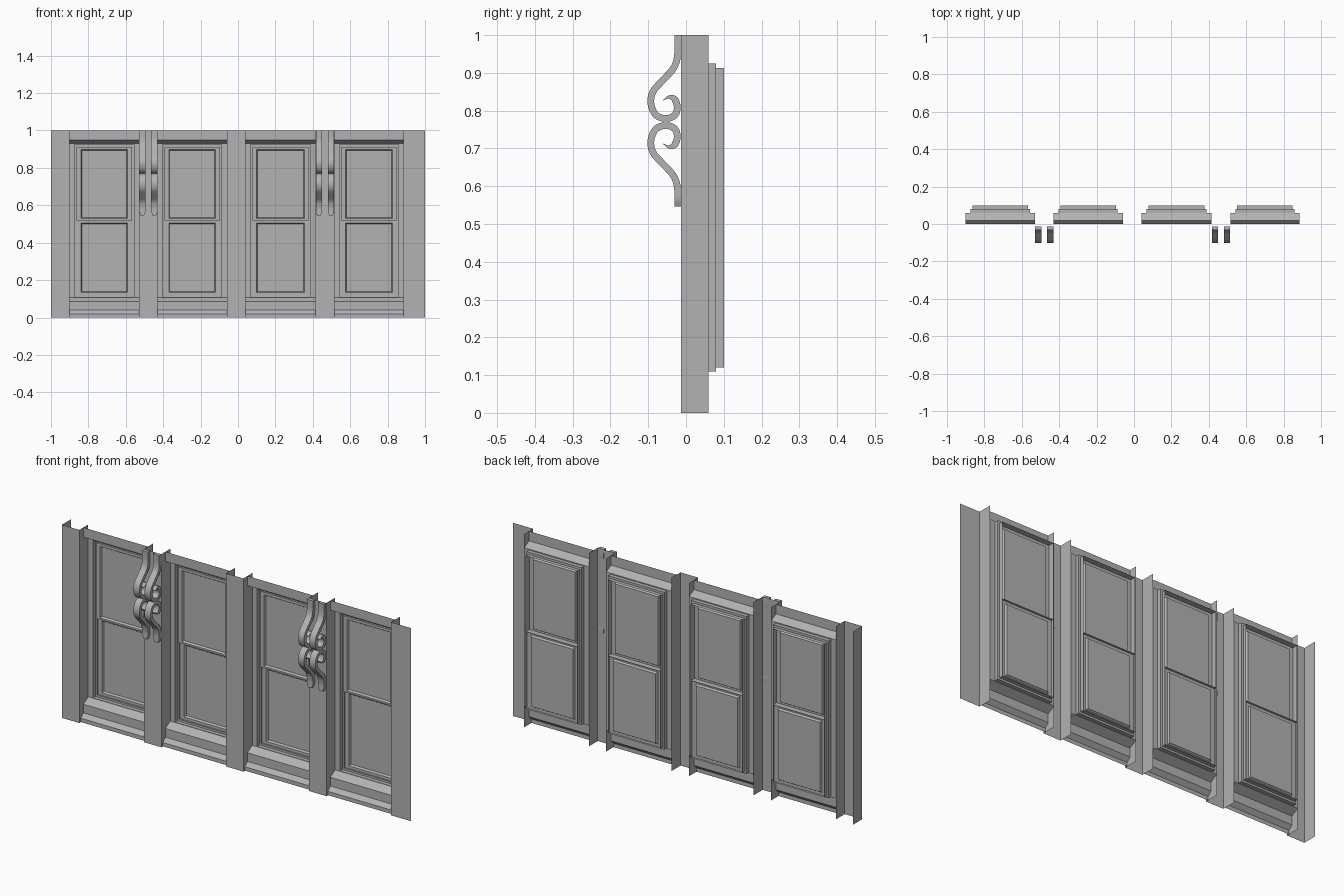
import bpy
from mathutils import Vector

if "Cube" in bpy.data.objects:
    bpy.data.objects.remove(bpy.data.objects["Cube"], do_unlink=True)

stone = bpy.data.materials.new("grey_stone")
stone.use_nodes = True
stone.diffuse_color = (0.45, 0.45, 0.45, 1)
stone.node_tree.nodes["Principled BSDF"].inputs["Base Color"].default_value = stone.diffuse_color


def make(name, verts, faces, smooth=False):
    mesh = bpy.data.meshes.new(name)
    mesh.from_pydata(verts, [], faces)
    mesh.materials.append(stone)
    obj = bpy.data.objects.new(name, mesh)
    bpy.context.collection.objects.link(obj)
    if smooth:
        bpy.ops.object.select_all(action='DESELECT')
        obj.select_set(True)
        bpy.context.view_layer.objects.active = obj
        bpy.ops.object.shade_smooth_by_angle()
    return obj


def sweep(name, start, end):
    """Join two matching open profiles with a strip of quads."""
    n = len(start)
    faces = [(i, i + 1, n + i + 1, n + i) for i in range(n - 1)]
    return make(name, start + end, faces)


def nested(name, loops, cap):
    """Bridge nested rectangles (x0, x1, z0, z1, y) from outside to inside."""
    verts, faces = [], []
    for x0, x1, z0, z1, y in loops:
        verts += [(x0, y, z0), (x1, y, z0), (x1, y, z1), (x0, y, z1)]
    for k in range(0, len(verts) - 4, 4):
        for i in range(4):
            j = (i + 1) % 4
            faces.append((k + i, k + j, k + 4 + j, k + 4 + i))
    if cap:
        k = len(verts) - 4
        faces.append((k, k + 1, k + 2, k + 3))
    return make(name, verts, faces)


# Pilasters: open folded sheets
FRONT, WALL = -0.013, 0.06
pilasters = [(-1, -0.9), (-0.53, -0.43), (-0.06, 0.04), (0.415, 0.515), (0.885, 1)]
for x0, x1 in pilasters:
    fold = [(x0, WALL), (x0, FRONT), (x1, FRONT)]
    if x1 < 1:
        fold.append((x1, WALL))
    sweep("pilaster", [(x, y, 0) for x, y in fold], [(x, y, 1) for x, y in fold])


# Window bays between the pilasters
def window_bay(x0, x1):
    def rect(inset, z0, z1, y):
        return (x0 + inset, x1 - inset, z0, z1, y)

    lintel = [(0.02, 1), (0.02, 0.95), (WALL, 0.93)]
    sill = [(WALL, 0.108), (0.02, 0.085), (0.02, 0.04), (0, 0.02), (0, 0)]
    for name, prof in (("lintel", lintel), ("sill", sill)):
        sweep(name, [(x0, y, z) for y, z in prof], [(x1, y, z) for y, z in prof])

    nested("window_frame", [
        rect(0, 0.108, 0.93, WALL), rect(0.027, 0.11, 0.925, WALL),
        rect(0.027, 0.11, 0.925, 0.08), rect(0.037, 0.12, 0.913, 0.08),
        rect(0.037, 0.12, 0.913, 0.1)], False)

    # Sliding sashes with the upper one standing further forward
    for name, z0, z1, g0, g1, y in (("upper_sash", 0.52, 0.913, 0.535, 0.893, 0.07),
                                    ("lower_sash", 0.12, 0.52, 0.14, 0.5, 0.088)):
        nested(name, [
            rect(0.037, z0, z1, 0.1), rect(0.037, z0, z1, y),
            rect(0.06, g0 - 0.006, g1 + 0.006, y),
            rect(0.065, g0, g1, y + 0.01)], True)


for left, right in zip(pilasters, pilasters[1:]):
    window_bay(left[1], right[0])


# Scroll brackets: a ribbon swept along a smooth path
def smooth_path(points, steps=5):
    pts = [Vector(p) for p in points]
    pts = [2 * pts[0] - pts[1]] + pts + [2 * pts[-1] - pts[-2]]
    out = []
    for a, b, c, d in zip(pts, pts[1:], pts[2:], pts[3:]):
        for s in range(steps):
            t = s / steps
            out.append(0.5 * (2 * b + (c - a) * t + (2 * a - 5 * b + 4 * c - d) * t * t
                              + (3 * b - a - 3 * c + d) * t ** 3))
    return out + [pts[-2]]


SCROLL = [(-.022, 1), (-.022, .95), (-.032, .914), (-.062, .88), (-.087, .851), (-.093, .82),
          (-.081, .79), (-.055, .779), (-.031, .787), (-.023, .808), (-.03, .83),
          (-.045, .836), (-.06, .828)]
MIRROR_Z = 0.77


def bracket(name, x, flip):
    path = smooth_path(SCROLL)
    half = 0.017
    count = len(path)
    rings, faces = [], []
    for i, p in enumerate(path):
        tangent = (path[min(i + 1, count - 1)] - path[max(i - 1, 0)]).normalized()
        side = Vector((-tangent.y, tangent.x))
        left = (count - 1 - i) / 10
        thick = 0.009 * max(0.12, min(1, left))
        # Lower strips end in a rounded tongue
        w = half * min(1, 0.55 + 0.25 * i) if flip else half
        for s, sx in ((1, -1), (1, 1), (-1, 1), (-1, -1)):
            q = p + side * thick * s
            z = 2 * MIRROR_Z - q.y if flip else q.y
            if flip and i < 5:
                z += 0.006
            rings.append((x + sx * w, q.x, z))
    for i in range(count - 1):
        for j in range(4):
            k = (j + 1) % 4
            f = (4 * i + j, 4 * i + k, 4 * i + 4 + k, 4 * i + 4 + j)
            faces.append(f if flip else f[::-1])
    last = 4 * (count - 1)
    caps = [(3, 2, 1, 0), (last, last + 1, last + 2, last + 3)]
    faces += caps if flip else [c[::-1] for c in caps]
    make(name, rings, faces, smooth=True)


for centre in (-0.479, 0.465):
    for dx in (-0.032, 0.032):
        bracket("upper_scroll", centre + dx, False)
        bracket("lower_scroll", centre + dx, True)
